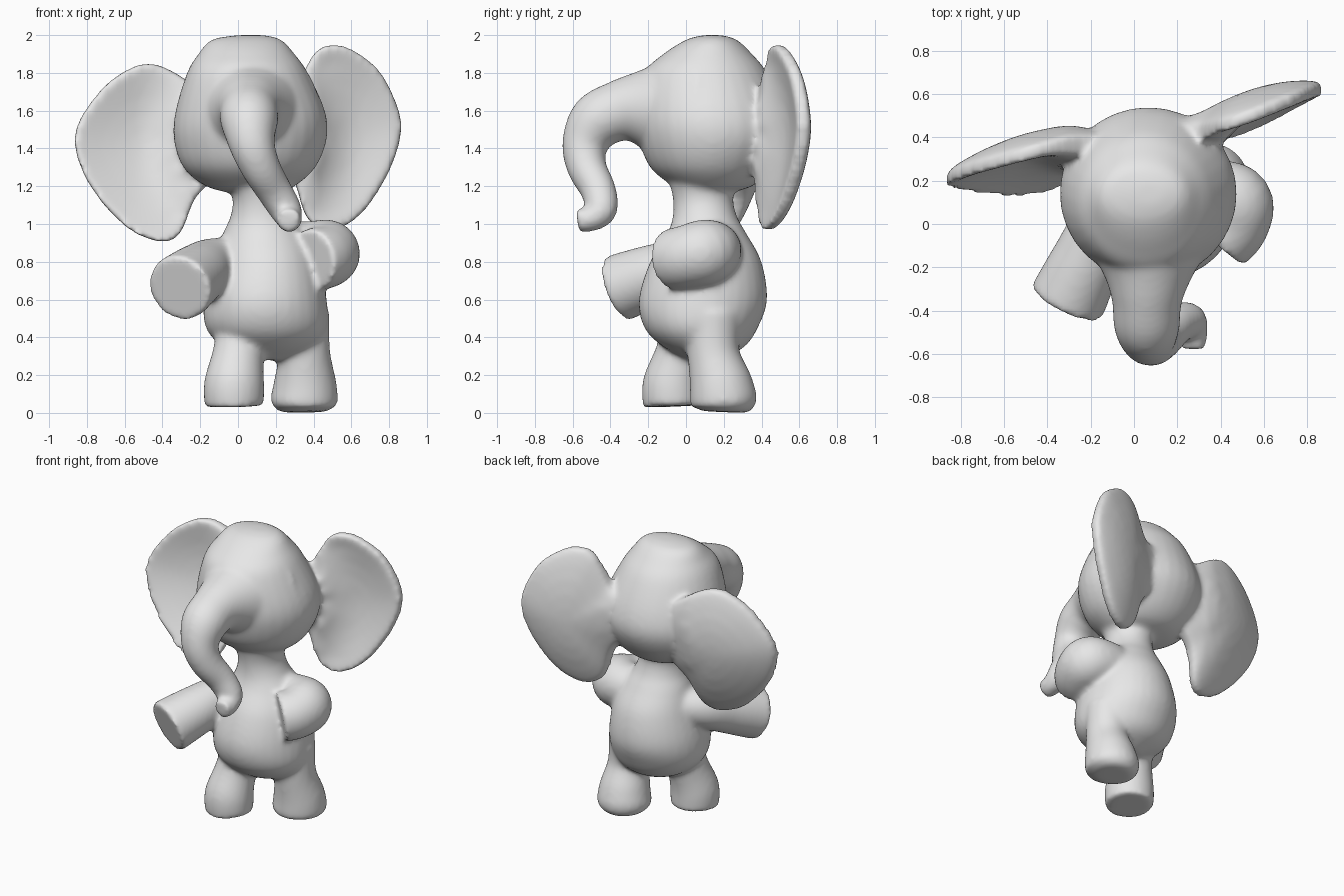
import bpy
import bmesh
import math
from mathutils import Vector

SIDES = 32

cube = bpy.data.objects.get("Cube")
if cube:
    bpy.data.objects.remove(cube, do_unlink=True)

grey = bpy.data.materials.new("soft_grey")
grey.use_nodes = True
grey.diffuse_color = (0.8, 0.8, 0.8, 1)
grey.node_tree.nodes["Principled BSDF"].inputs["Base Color"].default_value = grey.diffuse_color

parts = []


def spline(points, steps=6, closed=False):
    """Catmull-Rom through tuples of any length."""
    count = len(points)

    def pick(i):
        return points[i % count] if closed else points[max(0, min(count - 1, i))]

    result = []
    for i in range(count if closed else count - 1):
        for step in range(steps):
            t = step / steps
            result.append([
                b + 0.5 * t * (c - a + t * (2 * a - 5 * b + 4 * c - d + t * (3 * (b - c) + d - a)))
                for a, b, c, d in zip(pick(i - 1), pick(i), pick(i + 1), pick(i + 2))])
    if not closed:
        result.append(list(points[-1]))
    return result


def bridge(name, rings):
    """Closed solid from a stack of equal rings."""
    bm = bmesh.new()
    loops = [[bm.verts.new(co) for co in ring] for ring in rings]
    for low, high in zip(loops, loops[1:]):
        for i in range(len(low)):
            j = (i + 1) % len(low)
            bm.faces.new((low[i], low[j], high[j], high[i]))
    bm.faces.new(list(reversed(loops[0])))
    bm.faces.new(loops[-1])
    bmesh.ops.recalc_face_normals(bm, faces=bm.faces)
    mesh = bpy.data.meshes.new(name)
    bm.to_mesh(mesh)
    bm.free()
    mesh.materials.append(grey)
    obj = bpy.data.objects.new(name, mesh)
    bpy.context.scene.collection.objects.link(obj)
    parts.append(obj)


def stack(name, sections):
    """Sections are height, left and right x, front and back y."""
    rings = []
    for z, x0, x1, y0, y1 in spline(sections):
        rings.append([
            Vector(((x0 + x1) / 2 + (x1 - x0) / 2 * math.cos(k * math.tau / SIDES),
                    (y0 + y1) / 2 + (y1 - y0) / 2 * math.sin(k * math.tau / SIDES), z))
            for k in range(SIDES)])
    bridge(name, rings)


def tube(name, path):
    """Path points are x, y, z, radius; the ends are flat."""
    samples = spline(path)
    centres = [Vector(s[:3]) for s in samples]
    last = len(centres) - 1
    rings, side, old = [], None, None
    for i, centre in enumerate(centres):
        along = (centres[min(last, i + 1)] - centres[max(0, i - 1)]).normalized()
        if side is None:
            side = along.orthogonal().normalized()
        else:
            side = old.rotation_difference(along) @ side
        up = along.cross(side)
        old = along
        rings.append([centre + samples[i][3] * (side * math.cos(k * math.tau / SIDES)
                                                + up * math.sin(k * math.tau / SIDES))
                      for k in range(SIDES)])
    bridge(name, rings)


def ear(name, outline, centre, root, sheet):
    """Cupped flap: a front skin, thick beside the head, to the rim, then a back skin."""
    edge = spline(outline, closed=True)
    spread = [0.04, 0.2, 0.4, 0.6, 0.8, 0.92, 1]
    rings = []
    for s, face in [(s, -1) for s in spread] + [(s, 1) for s in reversed(spread)]:
        half = 0.03 + 0.022 * math.sqrt(1 - s * s)
        ring = []
        for ex, ez in edge:
            x = centre[0] + s * (ex - centre[0])
            z = centre[1] + s * (ez - centre[1])
            y = sheet(x, z) + 0.06 * (1 - s * s) + face * half
            if face < 0:
                near = max(0, 1 - abs(x - root) / 0.25)
                y -= 0.1 * near * near * max(0, min(1, (z - 1.05) / 0.3, (1.85 - z) / 0.3))
            ring.append(Vector((x, y, z)))
        rings.append(ring)
    bridge(name, rings)


# Head and torso
stack("head", [
    (2.0, 0, 0.14, 0.09, 0.19), (1.975, -0.14, 0.23, 0, 0.27),
    (1.9, -0.21, 0.3, -0.12, 0.35), (1.8, -0.27, 0.37, -0.22, 0.43),
    (1.6, -0.33, 0.46, -0.26, 0.52), (1.45, -0.34, 0.47, -0.25, 0.535),
    (1.3, -0.29, 0.41, -0.19, 0.46), (1.2, -0.17, 0.3, -0.07, 0.35),
    (1.16, -0.02, 0.2, 0, 0.2)])
stack("torso", [
    (1.26, -0.08, 0.3, -0.1, 0.27), (1.14, -0.03, 0.27, -0.07, 0.25),
    (1.04, -0.04, 0.3, -0.07, 0.27), (0.95, -0.08, 0.36, -0.1, 0.32),
    (0.8, -0.13, 0.43, -0.19, 0.4), (0.6, -0.18, 0.47, -0.25, 0.43),
    (0.45, -0.17, 0.47, -0.22, 0.38), (0.35, -0.08, 0.4, -0.12, 0.31),
    (0.28, 0.07, 0.25, 0.02, 0.18)])

# Trunk flowing out of the forehead and curling down towards the left
tube("trunk", [
    (0.07, 0.05, 1.59, 0.37), (0.065, -0.2, 1.61, 0.225), (0.06, -0.35, 1.6, 0.163),
    (0.06, -0.47, 1.54, 0.152), (0.075, -0.535, 1.42, 0.122), (0.12, -0.525, 1.3, 0.105),
    (0.19, -0.465, 1.18, 0.094), (0.25, -0.45, 1.08, 0.087), (0.27, -0.5, 1.03, 0.07),
    (0.27, -0.575, 1.02, 0.062)])

# Arms: right one reaches forward, left one bends at the elbow
tube("right_arm", [
    (0, 0.12, 0.81, 0.12), (-0.14, 0, 0.785, 0.14),
    (-0.22, -0.17, 0.73, 0.163), (-0.31, -0.36, 0.66, 0.18)])
tube("left_arm", [
    (0.22, 0.12, 0.87, 0.14), (0.36, 0.14, 0.86, 0.155), (0.465, 0.1, 0.85, 0.175),
    (0.455, 0, 0.825, 0.168), (0.39, -0.075, 0.81, 0.165)])

# Legs: right one steps forward
tube("right_leg", [
    (0.03, 0.02, 0.48, 0.13), (0, -0.03, 0.3, 0.138),
    (-0.02, -0.07, 0.15, 0.16), (-0.02, -0.07, 0.035, 0.157)])
tube("left_leg", [
    (0.33, 0.14, 0.52, 0.155), (0.35, 0.145, 0.32, 0.138),
    (0.355, 0.185, 0.15, 0.168), (0.35, 0.2, 0.05, 0.175), (0.35, 0.2, 0.005, 0.12)])

# Ears: right one swings forward, left one swings back
ear("right_ear", [
    (-0.27, 1.76), (-0.47, 1.85), (-0.66, 1.77), (-0.81, 1.6), (-0.865, 1.45),
    (-0.82, 1.27), (-0.7, 1.09), (-0.55, 0.955), (-0.39, 0.905), (-0.3, 0.96),
    (-0.23, 1.13), (-0.12, 1.28), (-0.1, 1.6)], (-0.5, 1.4), -0.3,
    lambda x, z: 0.375 - 0.27 * max(0, -0.3 - x) - 0.28 * max(0, 1.7 - z) ** 2)
ear("left_ear", [
    (0.29, 1.7), (0.36, 1.83), (0.41, 1.91), (0.49, 1.95), (0.6, 1.925), (0.74, 1.82),
    (0.83, 1.66), (0.865, 1.5), (0.81, 1.3), (0.7, 1.11), (0.6, 1.01), (0.5, 0.97),
    (0.41, 0.99), (0.35, 1.06), (0.3, 1.22), (0.2, 1.4), (0.18, 1.6)], (0.53, 1.45), 0.4,
    lambda x, z: 0.43 + 0.34 * max(0, x - 0.3) - 0.15 * (1.6 - z) ** 2)

# Fuse the parts into one soft skin
bpy.ops.object.select_all(action="DESELECT")
for part in parts:
    part.select_set(True)
skin = parts[0]
bpy.context.view_layer.objects.active = skin
bpy.ops.object.join()
skin.name = "elephant_skin"
remesh = skin.modifiers.new("fuse", "REMESH")
remesh.mode = "VOXEL"
remesh.voxel_size = 0.016
remesh.use_smooth_shade = True
soften = skin.modifiers.new("soften", "SMOOTH")
soften.factor = 0.5
soften.iterations = 12
for modifier in ("fuse", "soften"):
    bpy.ops.object.modifier_apply(modifier=modifier)
